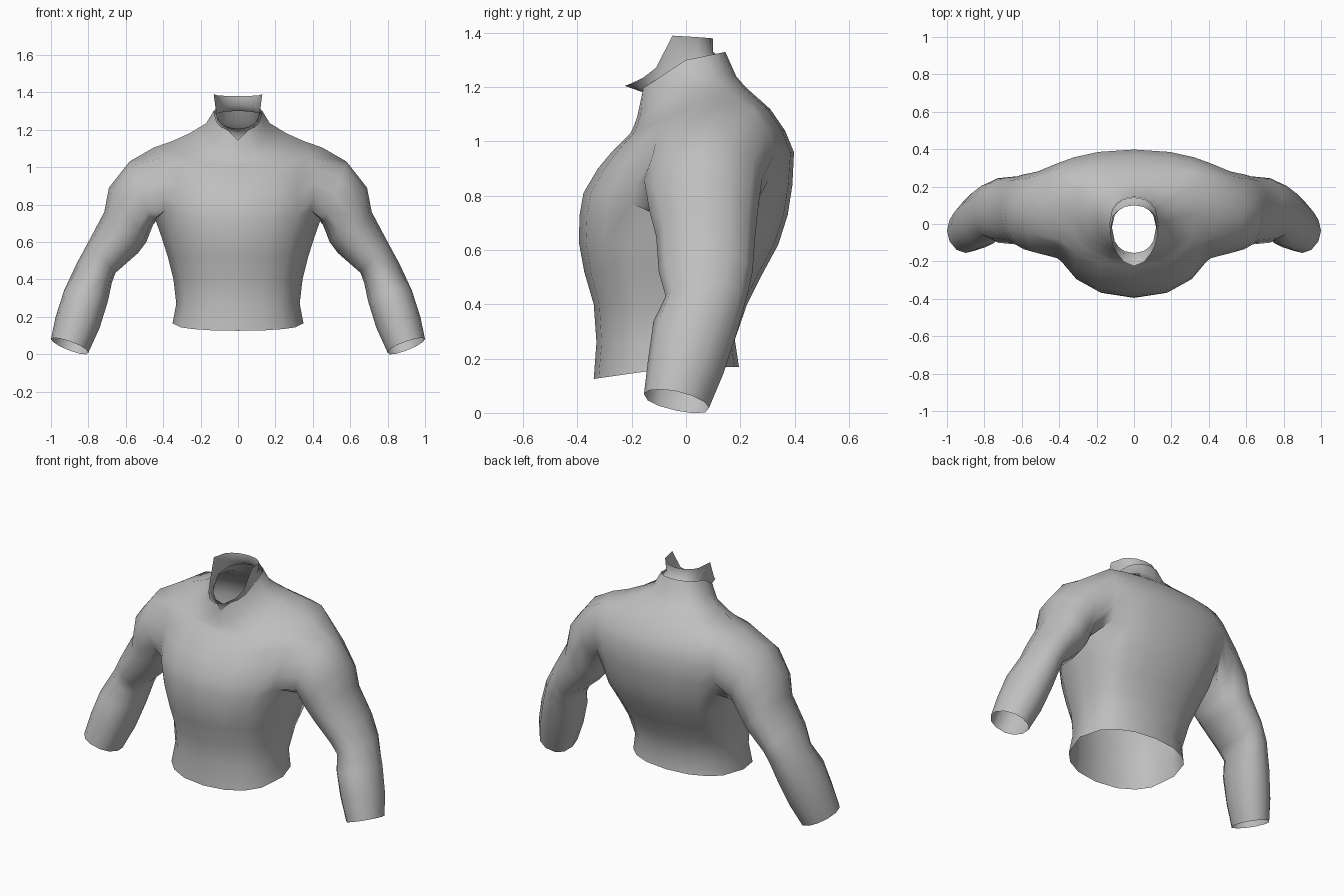
import bpy, bmesh, math

if "Cube" in bpy.data.objects:
    bpy.data.objects.remove(bpy.data.objects["Cube"])

# Ring angles: wide facets at the sides, closer ones towards front and back
QUARTER = (0, 30, 48, 68, 90)
HALF = QUARTER + tuple(180 - a for a in QUARTER[-2::-1])
ANGLES = HALF + tuple(a + 180 for a in HALF[1:-1])
N = len(ANGLES)
M = 12    # points around a sleeve

grey = bpy.data.materials.new("plain grey")
grey.diffuse_color = (0.52, 0.52, 0.52, 1)
grey.use_nodes = True
grey.node_tree.nodes["Principled BSDF"].inputs["Base Color"].default_value = grey.diffuse_color

# Torso rings: half width, front y, back y, front z, side z, back z, back flatness
TORSO = [
    (.350, -.340, .195, .125, .165, .170, 0),
    (.330, -.330, .180, .26, .27, .27, .1),
    (.345, -.340, .225, .40, .40, .40, .3),
    (.375, -.375, .275, .52, .52, .50, .5),
    (.410, -.395, .340, .63, .63, .62, .6),
    (.442, -.392, .375, .73, .72, .73, .7),     # armhole bottom
    (.455, -.378, .392, .81, .82, .84, .8),
    (.460, -.325, .398, .90, .93, .96, .9),
    (.460, -.275, .365, .96, 1.03, 1.04, .9),
    (.450, -.225, .310, 1.01, 1.105, 1.12, .8),  # armhole top
    (.350, -.205, .265, 1.03, 1.14, 1.16, .5),
    (.260, -.195, .220, 1.05, 1.18, 1.20, .3),
    (.170, -.180, .185, 1.09, 1.235, 1.24, 0),   # neck base
    (.130, -.168, .145, 1.19, 1.30, 1.33, 0),    # collar edge
]
LOW, HIGH, SIDE = 5, 9, 1

# Sleeve rings: outer x, outer z, inner x, inner z, front y, back y
SLEEVE = [
    (.580, 1.03, .455, .69, -.155, .28),
    (.690, .89, .490, .60, -.135, .265),
    (.715, .76, .535, .54, -.110, .255),
    (.800, .60, .655, .435, -.10, .245),
    (.865, .48, .675, .38, -.075, .225),
    (.930, .34, .695, .285, -.12, .185),
    (.975, .20, .740, .14, -.14, .138),
    (1.00, .08, .800, .008, -.155, .085),
]


def power(v, p):
    return math.copysign(abs(v) ** p, v)


def ring(bm, w, yf, yb, zf, zs, zb, flat=0):
    """Closed ring, starting at +x and turning towards the back."""
    yc = (yf + yb) / 2 + (.03 if flat else .01)
    verts = []
    for deg in ANGLES:
        c, s = math.cos(math.radians(deg)), math.sin(math.radians(deg))
        a, x = abs(s) ** .9, power(c, .9)
        y, z = (yb, zb) if s > 0 else (yf, zf)
        if s > 1e-4:   # broad shoulder blades
            a += (1 - .25 * c * c - a) * flat
        verts.append(bm.verts.new((w * x, yc + (y - yc) * a, zs + (z - zs) * a)))
    return verts


def skin(bm, a, b, skip=()):
    n = len(a)
    for i in range(n):
        if i not in skip:
            j = (i + 1) % n
            bm.faces.new((a[i], a[j], b[j], b[i]))


def finish(bm, name):
    bmesh.ops.recalc_face_normals(bm, faces=bm.faces)
    mesh = bpy.data.meshes.new(name)
    bm.to_mesh(mesh)
    bm.free()
    mesh.materials.append(grey)
    ob = bpy.data.objects.new(name, mesh)
    bpy.context.collection.objects.link(ob)
    bpy.context.view_layer.objects.active = ob
    ob.select_set(True)
    bpy.ops.object.shade_smooth_by_angle(angle=math.radians(80))
    ob.select_set(False)


# Torso with collar, leaving an armhole on each side
bm = bmesh.new()
rings = [ring(bm, *r) for r in TORSO]
rings[-1][3 * N // 4].co.z -= .045    # notch in the collar front
for side in (0, N // 2):              # armpit folds rise to front and back
    for k in (-SIDE, SIDE):
        rings[LOW][(side + k) % N].co.z += .045
        rings[LOW + 1][(side + k) % N].co.z += .025
hole = {(c + k) % N for c in (0, N // 2) for k in range(-SIDE, SIDE)}
for k in range(len(rings) - 1):
    skin(bm, rings[k], rings[k + 1], hole if LOW <= k < HIGH else ())

# Sleeves, grown from the armhole edges down to the open cuffs
for sx in (1, -1):
    def at(level, k):
        return rings[level][(k if sx > 0 else N // 2 - k) % N]
    loop = [at(HIGH, k) for k in range(SIDE + 1)]
    loop += [at(l, SIDE) for l in range(HIGH - 1, LOW - 1, -1)]
    loop += [at(LOW, k) for k in range(SIDE - 1, -SIDE - 1, -1)]
    loop += [at(l, -SIDE) for l in range(LOW + 1, HIGH + 1)]
    loop += [at(HIGH, k) for k in range(-SIDE + 1, 0)]
    for n, (xo, zo, xi, zi, yf, yb) in enumerate(SLEEVE):
        tilt = .025 if n > 4 else 0
        new = []
        for k in range(M):
            c, s = math.cos(math.tau * k / M), math.sin(math.tau * k / M)
            p = 1.05 if c > 0 else .87
            c, s = power(c, p), power(s, p)
            new.append(bm.verts.new((
                sx * ((xo + xi) / 2 + c * (xo - xi) / 2),
                (yf + yb) / 2 + s * (yb - yf) / 2,
                (zo + zi) / 2 + c * (zo - zi) / 2 - s * tilt)))
        skin(bm, loop, new)
        loop = new
finish(bm, "torso_and_sleeves")

# Inner neck tube with a rim that drops to a pointed front lip
bm = bmesh.new()
base = ring(bm, .130, -.160, .142, 1.13, 1.27, 1.30)
mid = ring(bm, .118, -.155, .100, 1.18, 1.30, 1.33)
rim = ring(bm, .130, -.175, .100, 1.39, 1.39, 1.38)
for i in (0, N // 2):
    rim[i].co.y = -.05
for v in rim:
    if v.co.y < -.06:
        f = min(1, (-.06 - v.co.y) / .115)
        v.co.z = 1.39 - .185 * f ** .5
        v.co.y -= .05 * f ** 3
skin(bm, base, mid)
skin(bm, mid, rim)
finish(bm, "inner_neck")
